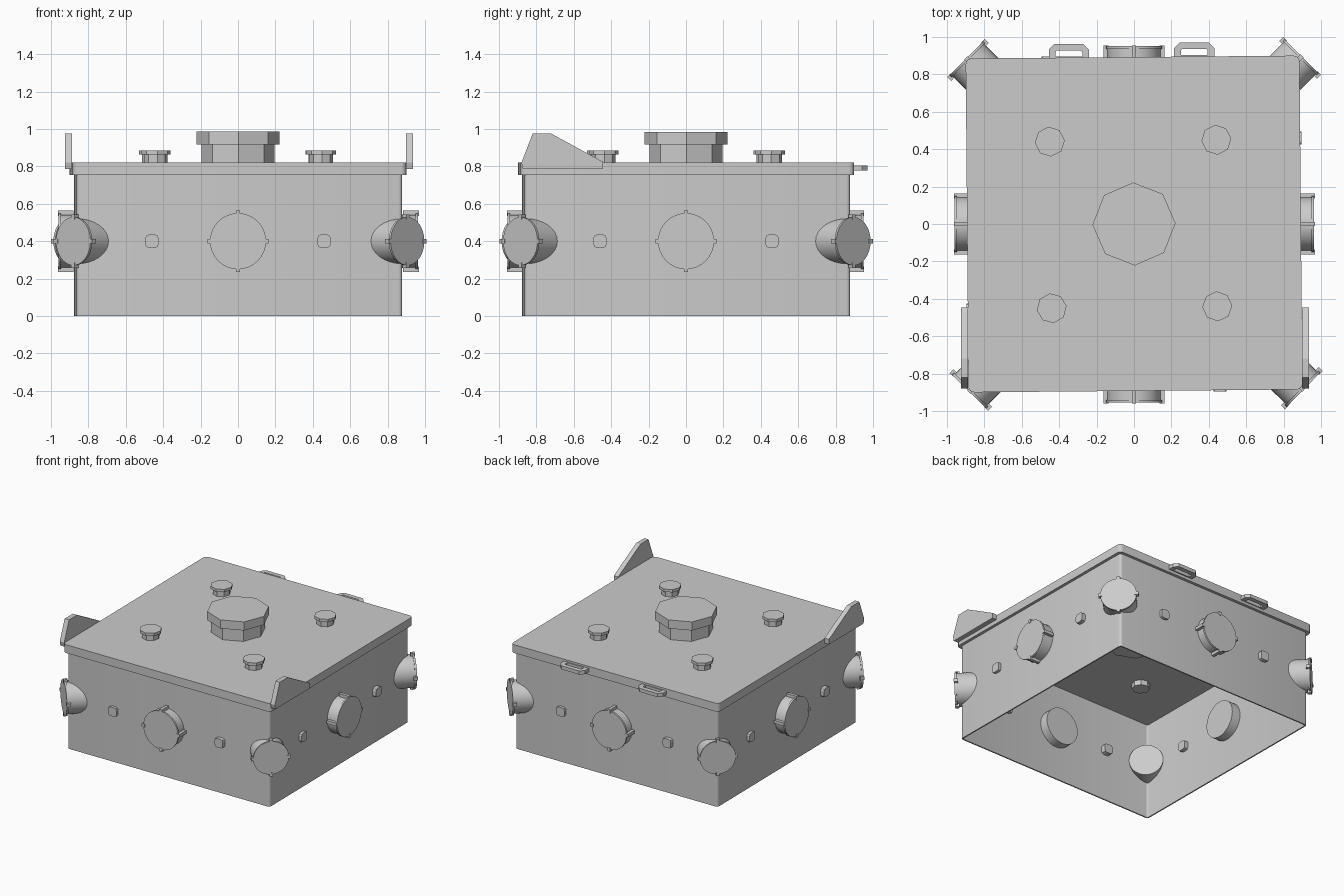
import bpy
from math import sin, cos, pi, radians, atan2
from mathutils import Matrix, Vector

if "Cube" in bpy.data.objects:
    bpy.data.objects.remove(bpy.data.objects["Cube"])


def make(name, verts, faces, mat=Matrix(), smooth=False):
    me = bpy.data.meshes.new(name)
    me.from_pydata([mat @ Vector(v) for v in verts], [], faces)
    if smooth:
        for p in me.polygons:
            p.use_smooth = True
        me.set_sharp_from_angle(angle=radians(30))
    ob = bpy.data.objects.new(name, me)
    bpy.context.collection.objects.link(ob)
    return ob


def loft(name, rings, mat=Matrix(), caps=True, wrap=False, smooth=False):
    """Skin a stack of equal-length 3D loops."""
    n, m = len(rings[0]), len(rings)
    verts = [v for r in rings for v in r]
    faces = []
    for k in range(m if wrap else m - 1):
        a, b = k * n, ((k + 1) % m) * n
        faces += [(a + i, a + (i + 1) % n, b + (i + 1) % n, b + i) for i in range(n)]
    if caps:
        faces += [tuple(reversed(range(n))), tuple(range((m - 1) * n, m * n))]
    return make(name, verts, faces, mat, smooth)


def circle(r, z, n, turn=0.0):
    return [(r * cos(turn + 2 * pi * i / n), r * sin(turn + 2 * pi * i / n), z) for i in range(n)]


def rounded_square(half, r, z, n=5):
    pts = []
    for q in range(4):
        a0 = q * pi / 2
        sx, sy = ((1, 1), (-1, 1), (-1, -1), (1, -1))[q]
        for i in range(n):
            a = a0 + i * pi / 2 / (n - 1)
            pts.append((sx * (half - r) + r * cos(a), sy * (half - r) + r * sin(a), z))
    return pts


def block(name, c, s, mat=Matrix()):
    x, y, z = c
    a, b, h = s[0] / 2, s[1] / 2, s[2] / 2
    rings = [[(x - a, y - b, k), (x + a, y - b, k), (x + a, y + b, k), (x - a, y + b, k)]
             for k in (z - h, z + h)]
    return loft(name, rings, mat)


def facing(x, y, angle, z=0.4):
    """Frame whose local z points outward at the given heading."""
    return Matrix.Translation((x, y, z)) @ Matrix.Rotation(angle, 4, 'Z') @ Matrix.Rotation(pi / 2, 4, 'Y')


def port(name, mat, r, inner, outer, flange, tab_back):
    rings = [circle(rr, z, 32) for rr, z in
             ((r, -inner), (r, outer - 0.014), (r + flange, outer - 0.014), (r + flange, outer))]
    loft(name, rings, mat, smooth=True)
    # small clips around the rim
    for k in range(4):
        turn = Matrix.Rotation(k * pi / 2, 4, 'Z')
        block(name + "_clip", (r + 0.008, 0, outer - tab_back / 2 + 0.003),
              (0.028, 0.024, tab_back), mat @ turn)


# the box and lid sit very slightly turned
skew = Matrix.Rotation(radians(0.5), 4, 'Z')

# walls, open at the bottom
W, T = 0.87, 0.01
loft("walls", [rounded_square(W, 0.02, 0), rounded_square(W, 0.02, 0.757),
               rounded_square(W - T, 0.012, 0.757), rounded_square(W - T, 0.012, 0)],
     skew, caps=False, wrap=True, smooth=True)

# lid
loft("lid", [rounded_square(0.892, 0.03, 0.755), rounded_square(0.892, 0.03, 0.82)], skew, smooth=True)


# octagonal plugs on the lid
def plug(name, x, y, stem, cap, z_low, z_cap, z_top, turn):
    loft(name, [circle(stem, z_low, 8, turn), circle(stem, z_cap, 8, turn),
                circle(cap, z_cap, 8, turn), circle(cap, z_top, 8, turn)],
         Matrix.Translation((x, y, 0)))


plug("large_plug", 0, 0, 0.195, 0.222, 0.715, 0.918, 0.985, radians(1))
for x, y, t in ((-0.45, 0.44, 5), (0.44, 0.45, 5), (-0.44, -0.45, 8), (0.445, -0.44, 3)):
    plug("small_plug", x, y, 0.064, 0.08, 0.715, 0.863, 0.885, radians(t))

# side ports and small studs on each wall
for side, off in (("right", 0.008), ("back", -0.005), ("left", 0.005), ("front", 0.0)):
    angle = {"right": 0, "back": pi / 2, "left": pi, "front": -pi / 2}[side]
    d = Vector((cos(angle), sin(angle), 0))
    t = Vector((-d.y, d.x, 0))
    p = d * W
    port(side + "_port", facing(p.x, p.y, angle), 0.142, 0.08, 0.085 + off, 0.008, 0.085)
    for s in (-1, 1):
        q = p + t * 0.46 * s
        loft(side + "_stud", [rounded_square(0.035, 0.018, -0.045, 3),
                              rounded_square(0.035, 0.018, 0.026, 3)],
             facing(q.x, q.y, angle))

# diagonal corner ports
for x, y in ((-0.89, 0.88), (0.89, 0.89), (-0.875, -0.89), (0.9, -0.88)):
    port("corner_port", facing(x, y, atan2(y, x)), 0.121, 0.16, 0.008, 0.008, 0.03)

# upright fins at the front corners
fin = [(-0.872, 0.785), (-0.88, 0.82), (-0.82, 0.975), (-0.72, 0.975), (-0.445, 0.825), (-0.445, 0.785)]
for name, x0, x1 in (("left_fin", -0.925, -0.887), ("right_fin", 0.898, 0.935)):
    loft(name, [[(x, y, z) for y, z in fin] for x in (x1, x0)])

# chamfered loop handles on the back edge
outer = [(-0.107, 0), (-0.107, 0.05), (-0.077, 0.08), (0.077, 0.08), (0.107, 0.05), (0.107, 0)]
hole = [(-0.072, 0.014), (-0.072, 0.035), (-0.065, 0.045), (0.065, 0.045), (0.072, 0.035), (0.072, 0.014)]
for x, y in ((-0.348, 0.882), (0.322, 0.89)):
    loft("handle", [[(u, v, z) for u, v in pts] for pts, z in
                    ((outer, 0.777), (outer, 0.805), (hole, 0.805), (hole, 0.777))],
         Matrix.Translation((x, y, 0)), caps=False, wrap=True)
